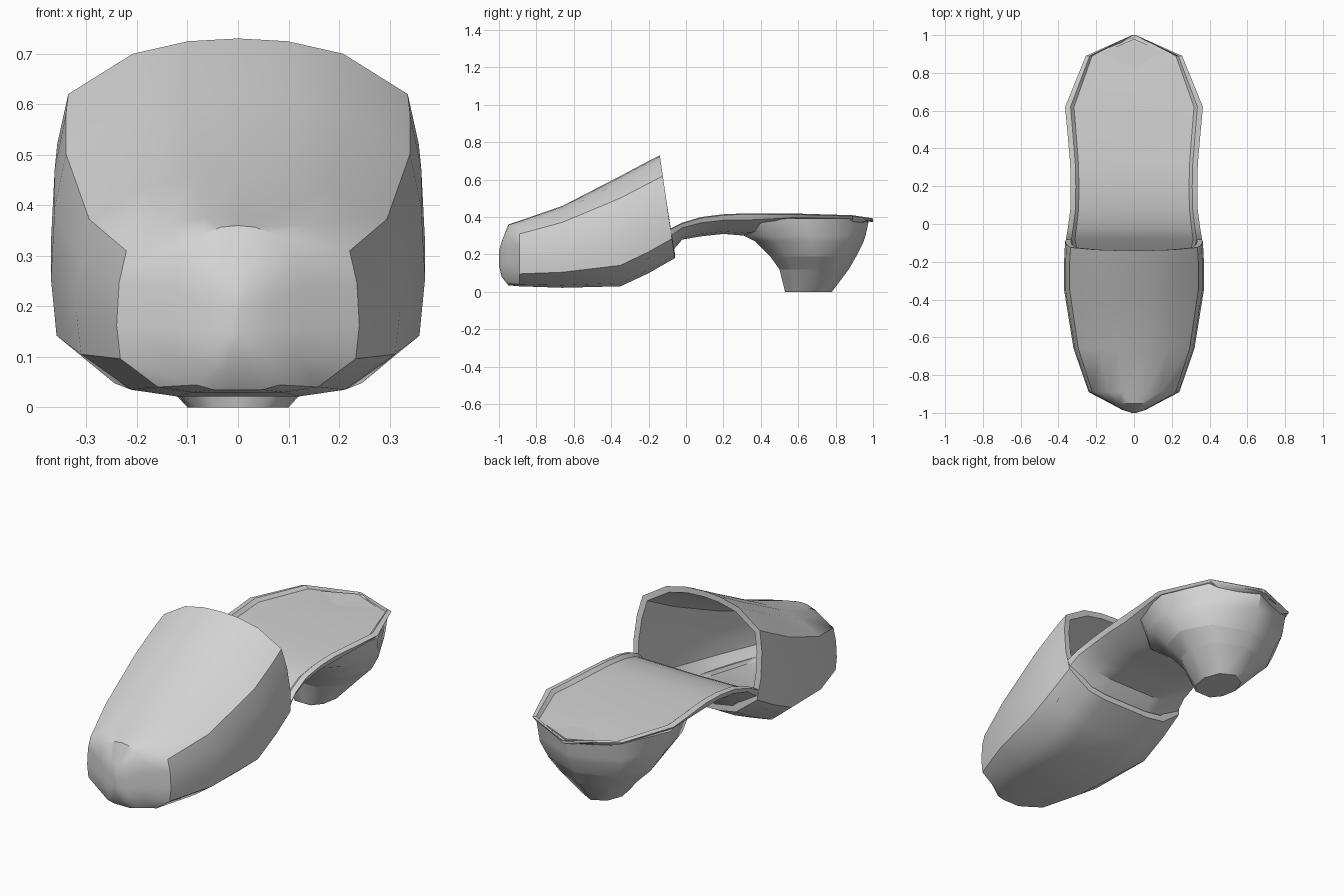
import bpy, bmesh, math

old = bpy.data.objects.get("Cube")
if old:
    bpy.data.objects.remove(old, do_unlink=True)

grey = bpy.data.materials.new("light_grey")
grey.use_nodes = True
colour = (0.66, 0.66, 0.66, 1)
grey.diffuse_color = colour
grey.node_tree.nodes["Principled BSDF"].inputs["Base Color"].default_value = colour


def mirror(half):
    """Close a half outline, first and last point on the centre line."""
    return half + [(-u, v) for u, v in half[-2:0:-1]]


def loft(name, rings, angle, flipped_band=None):
    """Skin a list of equal rings, cap both ends and shade by angle."""
    bm = bmesh.new()
    loops = [[bm.verts.new(p) for p in ring] for ring in rings]
    n = len(rings[0])
    strips = []
    for a, b in zip(loops, loops[1:]):
        strips.append([bm.faces.new((a[i], a[(i + 1) % n], b[(i + 1) % n], b[i]))
                       for i in range(n)])
    bm.faces.new(loops[0])
    bm.faces.new(loops[-1])
    bmesh.ops.recalc_face_normals(bm, faces=bm.faces[:])
    if flipped_band is not None:
        bmesh.ops.reverse_faces(bm, faces=strips[flipped_band])
    mesh = bpy.data.meshes.new(name)
    bm.to_mesh(mesh)
    bm.free()
    obj = bpy.data.objects.new(name, mesh)
    bpy.context.collection.objects.link(obj)
    mesh.materials.append(grey)
    bpy.ops.object.select_all(action='DESELECT')
    obj.select_set(True)
    bpy.context.view_layer.objects.active = obj
    bpy.ops.object.shade_smooth_by_angle(angle=math.radians(angle))
    return obj


# Toe cover: outer skin to the opening, then back along the lining
cover = mirror([(0, 1), (.27, .99), (.57, .945), (.92, .8), (.98, .62), (1, .38),
                (.97, .19), (.66, .03), (.38, 0), (0, 0)])
WALL = 0.03


def cover_ring(y, width, low, high, inset=0, slant=0):
    w, lo, hi = width - inset, low + inset, high - inset
    return [(u * w, y + slant * (1 - v), lo + (hi - lo) * v) for u, v in cover]


# y, half width, underside, top
cover_rows = [(-1, .01, .14, .22), (-.985, .06, .08, .27), (-.95, .125, .035, .36),
              (-.89, .24, .03, .38), (-.66, .32, .022, .46), (-.35, .37, .03, .62),
              (-.2, .37, .1, .7), (-.14, .365, .18, .73)]
slants = [0] * 7 + [.08]
outer = [cover_ring(*row, 0, s) for row, s in zip(cover_rows, slants)]
inner = [cover_ring(*row, WALL, s) for row, s in zip(cover_rows[3:], slants[3:])]
loft("toe_cover", outer + inner[::-1], 32)


# Sole: dished footbed with a raised rim and a rounded underside
def sole_ring(y, width, low, high):
    half = [(0, high - .02), (.87, high - .016), (.92, high), (1, high - .005),
            (.97, high * .7 + low * .3), (.66, low + (high - low) * .12),
            (.38, low), (0, low)]
    return [(u * width, y, z) for u, z in mirror(half)]


sole_rows = [(-.85, .18, .05, .08), (-.35, .3, .05, .11), (-.2, .33, .11, .21),
             (-.08, .36, .21, .34), (-.02, .35, .28, .37), (.08, .337, .297, .4),
             (.2, .335, .31, .415), (.32, .338, .3, .42), (.48, .352, .33, .418),
             (.62, .365, .36, .418), (.89, .255, .36, .41), (1, .01, .38, .393)]
loft("sole", [sole_ring(*row) for row in sole_rows], 32)

# Heel: tapering rings down to a small foot
plan = mirror([(0, 1), (.7, .7), (1, .05), (.85, -.6), (.45, -1), (0, -1)])


def heel_ring(z, front, back, width):
    mid, reach = (front + back) / 2, (back - front) / 2
    return [(u * width, mid + v * reach, z) for u, v in plan]


# height, front y, back y, half width
heel_rows = [(.392, .25, .98, .355), (.3, .31, .96, .34), (.27, .37, .95, .33),
             (.19, .45, .91, .28), (.12, .5, .87, .21), (0, .53, .78, .1)]
loft("heel", [heel_ring(*row) for row in heel_rows], 45, flipped_band=3)
